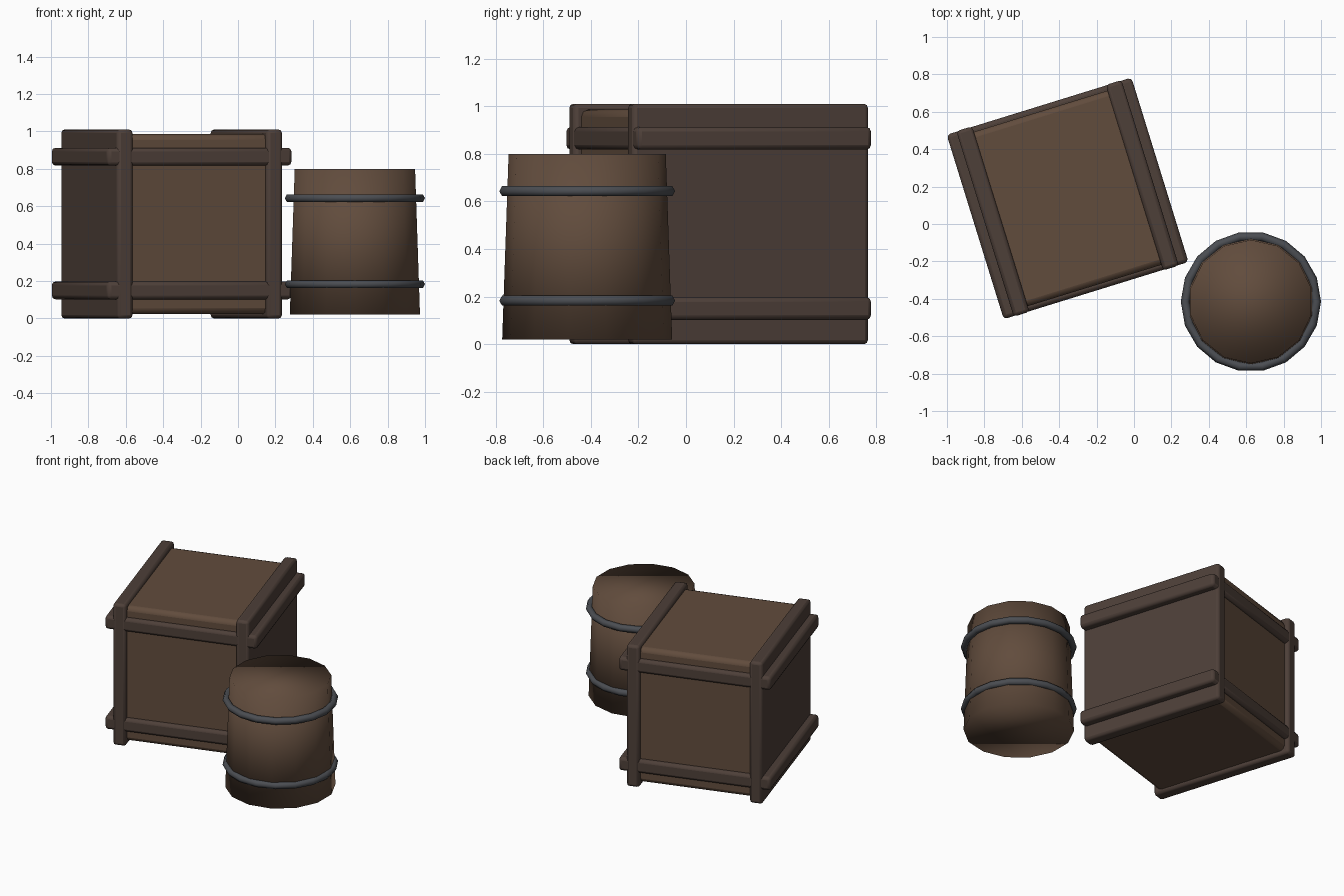
import bpy
from math import pi

if "Cube" in bpy.data.objects:
    bpy.data.objects.remove(bpy.data.objects["Cube"])

CRATE_POS = (-0.355, 0.137)
CRATE_ROT = 0.3
BARREL_POS = (0.625, -0.415)


def material(name, rgb):
    m = bpy.data.materials.new(name)
    m.diffuse_color = (*rgb, 1)
    m.use_nodes = True
    m.node_tree.nodes["Principled BSDF"].inputs["Base Color"].default_value = m.diffuse_color
    return m


wood = material("wood", (0.12, 0.072, 0.046))
trim = material("dark_wood", (0.075, 0.05, 0.04))
iron = material("iron", (0.07, 0.075, 0.085))

# Crate parts are built in the crate's own frame and parented to a turned empty
crate = bpy.data.objects.new("crate_frame", None)
bpy.context.collection.objects.link(crate)
crate.location = (*CRATE_POS, 0)
crate.rotation_euler.z = CRATE_ROT


def box(name, center, size, bevel, mat):
    bpy.ops.mesh.primitive_cube_add(size=1, location=center)
    ob = bpy.context.object
    ob.name = name
    ob.scale = size
    bpy.ops.object.transform_apply(location=False, rotation=False, scale=True)
    ob.parent = crate
    ob.data.materials.append(mat)
    mod = ob.modifiers.new("rounding", 'BEVEL')
    mod.width = bevel
    mod.segments = 2
    bpy.ops.object.shade_smooth_by_angle(angle=pi / 4)
    return ob


# Crate body
box("crate_body", (0, 0, 0.505), (0.905, 0.975, 0.96), 0.03, wood)

# Upright bands running round front, top, back and bottom
for side, sx in (("left", -1), ("right", 1)):
    box(f"crate_upright_band_{side}", (sx * 0.418, 0, 0.505),
        (0.088, 1.038, 1.01), 0.018, trim)

# Level bands running round all four sides
for level, z in (("lower", 0.15), ("upper", 0.865)):
    box(f"crate_level_band_{level}", (0, 0, z), (1.034, 1.032, 0.095), 0.02, trim)

# Barrel body, slightly tapered, soft shaded including its ends
bpy.ops.mesh.primitive_cone_add(vertices=14, radius1=0.357, radius2=0.33, depth=0.78,
                                location=(*BARREL_POS, 0.41))
barrel = bpy.context.object
barrel.name = "barrel_body"
barrel.data.materials.append(wood)
bpy.ops.object.shade_smooth()

# Barrel hoops
for level, z in (("lower", 0.183), ("upper", 0.643)):
    bpy.ops.mesh.primitive_torus_add(major_segments=18, minor_segments=6,
                                     major_radius=0.351, minor_radius=0.024,
                                     location=(*BARREL_POS, z))
    hoop = bpy.context.object
    hoop.name = f"barrel_hoop_{level}"
    hoop.data.materials.append(iron)
    bpy.ops.object.shade_smooth()
